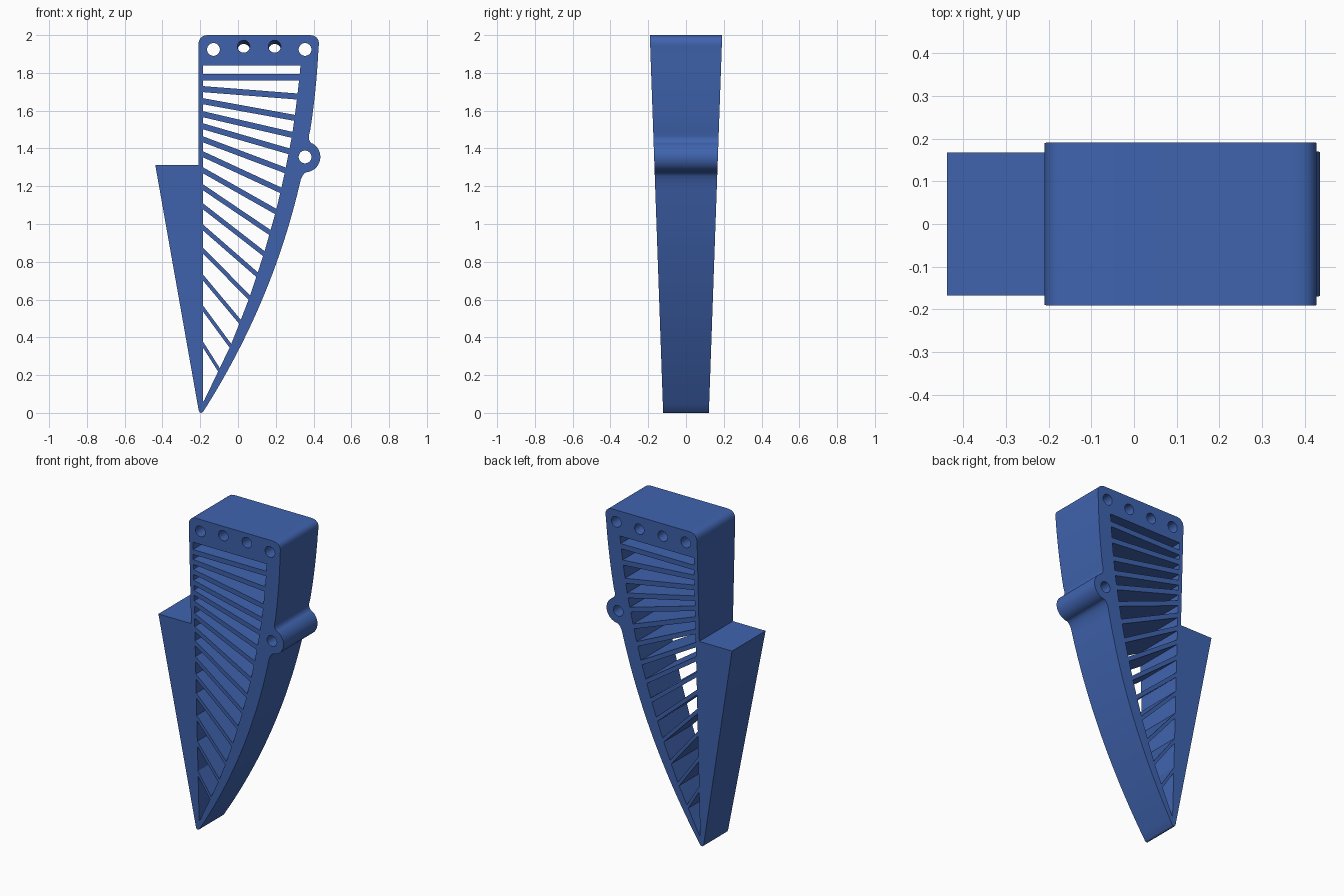
import bpy, bmesh, math
from mathutils import Vector

if "Cube" in bpy.data.objects:
    bpy.data.objects.remove(bpy.data.objects["Cube"])

INNER_X = -0.185          # right face of the straight left wall
HALF_SLAT = 0.016


def circle(cx, cz, r, a0=0.0, a1=360.0, n=24, closed=True):
    steps = n if closed else n - 1
    return [(cx + r * math.cos(math.radians(a0 + (a1 - a0) * i / steps)),
             cz + r * math.sin(math.radians(a0 + (a1 - a0) * i / steps))) for i in range(n)]


def bend(p0, c, p2, n=8):
    # quadratic fillet from p0 to p2
    a, b, d = Vector(p0), Vector(c), Vector(p2)
    return [tuple(a * (1 - t) ** 2 + b * 2 * t * (1 - t) + d * t * t)
            for t in (i / n for i in range(n + 1))]


def outer_arc(t0, t1, n):
    # bowed outer edge, measured along the chord from tip to top corner
    a, d = Vector((-0.185, 0.005)), Vector((0.427, 1.95)) - Vector((-0.185, 0.005))
    length = d.length
    d.normalize()
    nrm = Vector((d.y, -d.x))
    pts = []
    for i in range(n + 1):
        t = t0 + (t1 - t0) * i / n
        pts.append(tuple(a + d * t + nrm * (t * (length - t) / 7.6)))
    return pts


# inner face of the bowed wall, as (z, x) knots
KNOTS = [(0.06, -0.183), (0.23, -0.1), (0.355, -0.04), (0.48, 0.01), (0.61, 0.06),
         (0.73, 0.1), (0.84, 0.136), (0.955, 0.169), (1.066, 0.2), (1.178, 0.227),
         (1.284, 0.25), (1.385, 0.27), (1.47, 0.286), (1.565, 0.3), (1.67, 0.313),
         (1.777, 0.325), (1.84, 0.331)]


def inner_x(z):
    for (z0, x0), (z1, x1) in zip(KNOTS, KNOTS[1:]):
        if z <= z1:
            return x0 + (x1 - x0) * (z - z0) / (z1 - z0)
    return KNOTS[-1][1]


def meet(z_left, slope):
    # height where a slat edge reaches the bowed wall
    lo, hi = 0.06, 1.84
    for _ in range(40):
        mid = (lo + hi) / 2
        if mid > z_left + slope * (inner_x(mid) - INNER_X):
            hi = mid
        else:
            lo = mid
    return (lo + hi) / 2


# outline: tip, wedge, top bar, bowed edge and side lobe
outline = [(-0.208, 0.012), (-0.438, 1.313), (-0.21, 1.313)]
outline += bend((-0.21, 1.945), (-0.21, 2.0), (-0.155, 2.0))
outline += bend((0.375, 2.0), (0.433, 2.0), (0.428, 1.945))
outline += outer_arc(2.02, 1.59, 10)
outline += bend((0.376, 1.475), (0.369, 1.439), (0.395, 1.424))[1:-1]
outline += circle(0.355, 1.355, 0.081, 60, -80, 20, False)
outline += bend((0.369, 1.276), (0.343, 1.271), (0.332, 1.2315))[1:-1]
outline += outer_arc(1.33, 0.0, 28)
outline += [(-0.191, 0.001), (-0.197, 0.0), (-0.203, 0.003)]

# slats as (height at left wall, height at bowed wall)
SLATS = [(1.777, 1.777), (1.714, 1.675), (1.65, 1.562), (1.581, 1.472), (1.517, 1.385),
         (1.448, 1.284), (1.369, 1.178), (1.284, 1.066), (1.194, 0.955), (1.093, 0.843),
         (0.981, 0.732), (0.859, 0.61), (0.716, 0.482), (0.552, 0.355), (0.361, 0.228)]

# openings between neighbouring slats
openings = []
top_l, top_r = 1.84, 1.84
for zl, zr in SLATS:
    slope = (zr - zl) / (inner_x(zr) - INNER_X)
    lo_l = zl + HALF_SLAT
    lo_r = meet(lo_l, slope)
    mid = (top_r + lo_r) / 2
    openings.append([(INNER_X, lo_l), (INNER_X, top_l), (inner_x(top_r), top_r),
                     (inner_x(mid), mid), (inner_x(lo_r), lo_r)])
    top_l = zl - HALF_SLAT
    top_r = meet(top_l, slope)
openings.append([(INNER_X, 0.06), (INNER_X, top_l), (inner_x(top_r), top_r),
                 (-0.178, 0.068)])

# bolt holes: outer pair and lobe straight, middle pair slightly tilted
straight = [circle(x, z, 0.034) for x, z in ((-0.13, 1.924), (0.355, 1.924), (0.355, 1.355))]
tilted = [circle(x, 1.93, 0.033) for x in (0.03, 0.194)]

bm = bmesh.new()
tilt_layer = bm.verts.layers.int.new("tilt")


def add_loop(points, tilt=0):
    vs = [bm.verts.new((x, -1, z)) for x, z in points]
    for v in vs:
        v[tilt_layer] = tilt
    return [bm.edges.new((vs[i - 1], vs[i])) for i in range(len(vs))]


edges = add_loop(outline)
for loop in openings + straight:
    edges += add_loop(loop)
for loop in tilted:
    edges += add_loop(loop, 1)

# fill the side, extrude through, then taper the depth towards the tip
bmesh.ops.triangle_fill(bm, use_beauty=True, use_dissolve=False, edges=edges, normal=(0, -1, 0))
ext = bmesh.ops.extrude_face_region(bm, geom=bm.faces[:], use_keep_orig=True)
for g in ext["geom"]:
    if isinstance(g, bmesh.types.BMVert):
        g.co.y = 1
        if any(abs(g.co.x - x) < 0.04 and abs(g.co.z - 1.93) < 0.034 for x in (0.03, 0.194)):
            g[tilt_layer] = 1
for v in bm.verts:
    if v[tilt_layer]:
        v.co.z -= 0.01 * v.co.y
    v.co.y *= 0.121 + 0.0353 * v.co.z
bmesh.ops.recalc_face_normals(bm, faces=bm.faces[:])

mesh = bpy.data.meshes.new("slatted_frame")
bm.to_mesh(mesh)
bm.free()
frame = bpy.data.objects.new("slatted_frame", mesh)
bpy.context.collection.objects.link(frame)

blue = bpy.data.materials.new("blue")
blue.diffuse_color = (0.051, 0.127, 0.429, 1)
blue.use_nodes = True
blue.node_tree.nodes["Principled BSDF"].inputs["Base Color"].default_value = blue.diffuse_color
mesh.materials.append(blue)

bpy.context.view_layer.objects.active = frame
frame.select_set(True)
bpy.ops.object.shade_smooth_by_angle(angle=math.radians(30))
